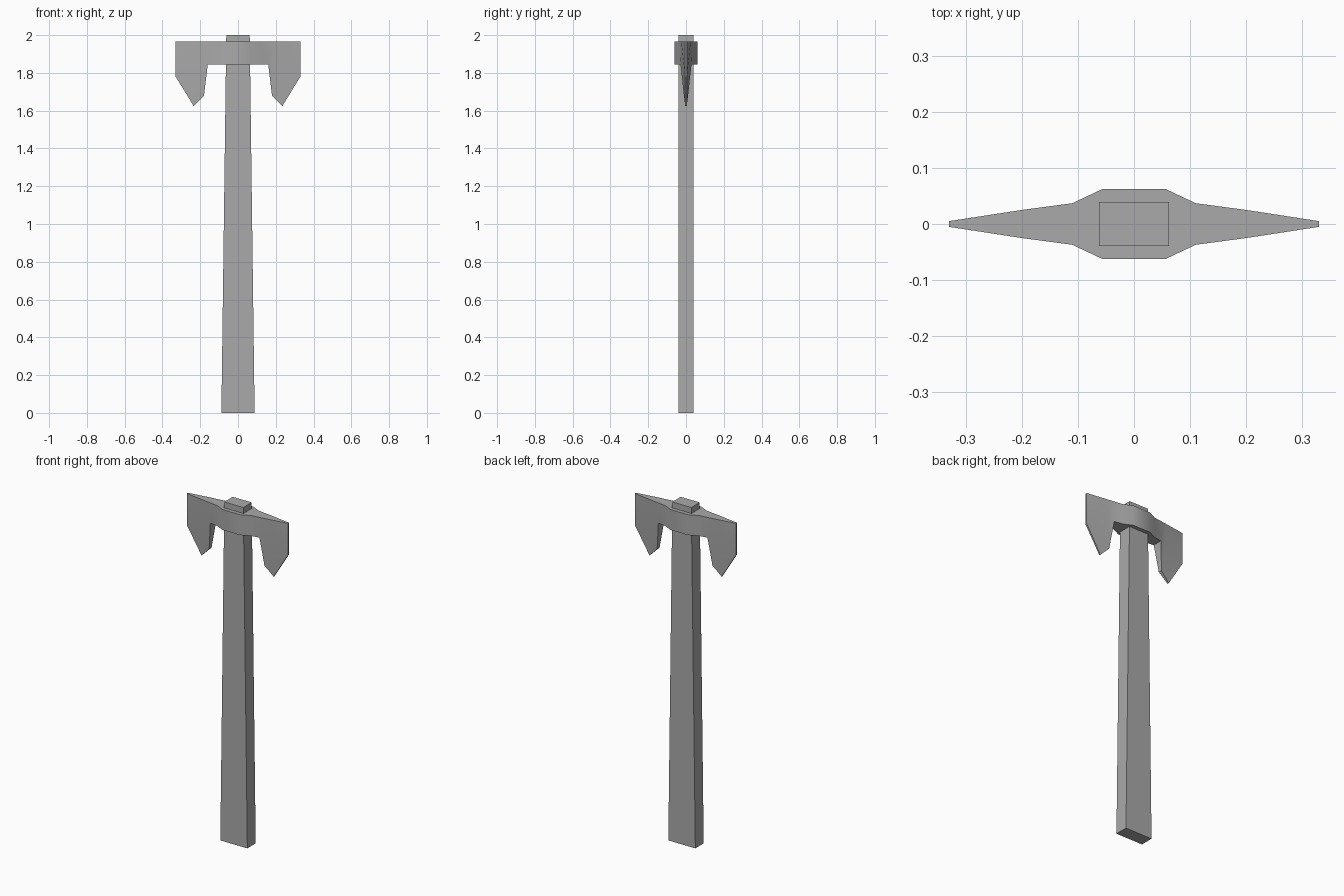
import bpy, bmesh, math

cube = bpy.data.objects.get("Cube")
if cube:
    bpy.data.objects.remove(cube)

grey = bpy.data.materials.new("plain grey")
grey.use_nodes = True
colour = (0.4, 0.4, 0.4, 1)
grey.diffuse_color = colour
grey.node_tree.nodes["Principled BSDF"].inputs["Base Color"].default_value = colour


def finish(name, bm):
    bmesh.ops.remove_doubles(bm, verts=bm.verts, dist=0.0005)
    bmesh.ops.recalc_face_normals(bm, faces=bm.faces)
    mesh = bpy.data.meshes.new(name)
    bm.to_mesh(mesh)
    bm.free()
    mesh.materials.append(grey)
    obj = bpy.data.objects.new(name, mesh)
    bpy.context.collection.objects.link(obj)
    return obj


# Handle: a rectangular post that narrows towards the top
bm = bmesh.new()
bmesh.ops.create_cube(bm, size=1)
for v in bm.verts:
    half_width = 0.062 if v.co.z > 0 else 0.088
    v.co = (math.copysign(half_width, v.co.x), math.copysign(0.039, v.co.y), 2 * (v.co.z > 0))
finish("handle", bm)

# Axe head: half outline as (x, z, half thickness), top edge then lower edge
TOP, LOW = 1.965, 1.845
top = [(0, TOP, .062), (.057, TOP, .062), (.11, TOP, .037), (.2, TOP, .025), (.33, TOP, .005)]
low = [(.33, 1.78, .005), (.235, 1.625, .004), (.18, 1.68, .011),
       (.16, LOW, .029), (.11, LOW, .037), (.057, LOW, .062), (0, LOW, .062)]
outline = top + low
# Side panels as indices into the outline
panels = [(0, 1, 10, 11), (1, 2, 9, 10), (2, 3, 8, 9), (3, 7, 8), (3, 6, 7), (3, 5, 6), (3, 4, 5)]

bm = bmesh.new()
for side in (1, -1):
    front = [bm.verts.new((side * x, -t, z)) for x, z, t in outline]
    back = [bm.verts.new((side * x, t, z)) for x, z, t in outline]
    for panel in panels:
        for layer in (front, back):
            bm.faces.new([layer[i] for i in panel])
    # Rim joining the two side panels
    for i in range(len(outline) - 1):
        bm.faces.new((front[i], front[i + 1], back[i + 1], back[i]))
head = finish("axe_head", bm)

bpy.ops.object.select_all(action="DESELECT")
head.select_set(True)
bpy.context.view_layer.objects.active = head
bpy.ops.object.shade_smooth_by_angle(angle=math.radians(30))
